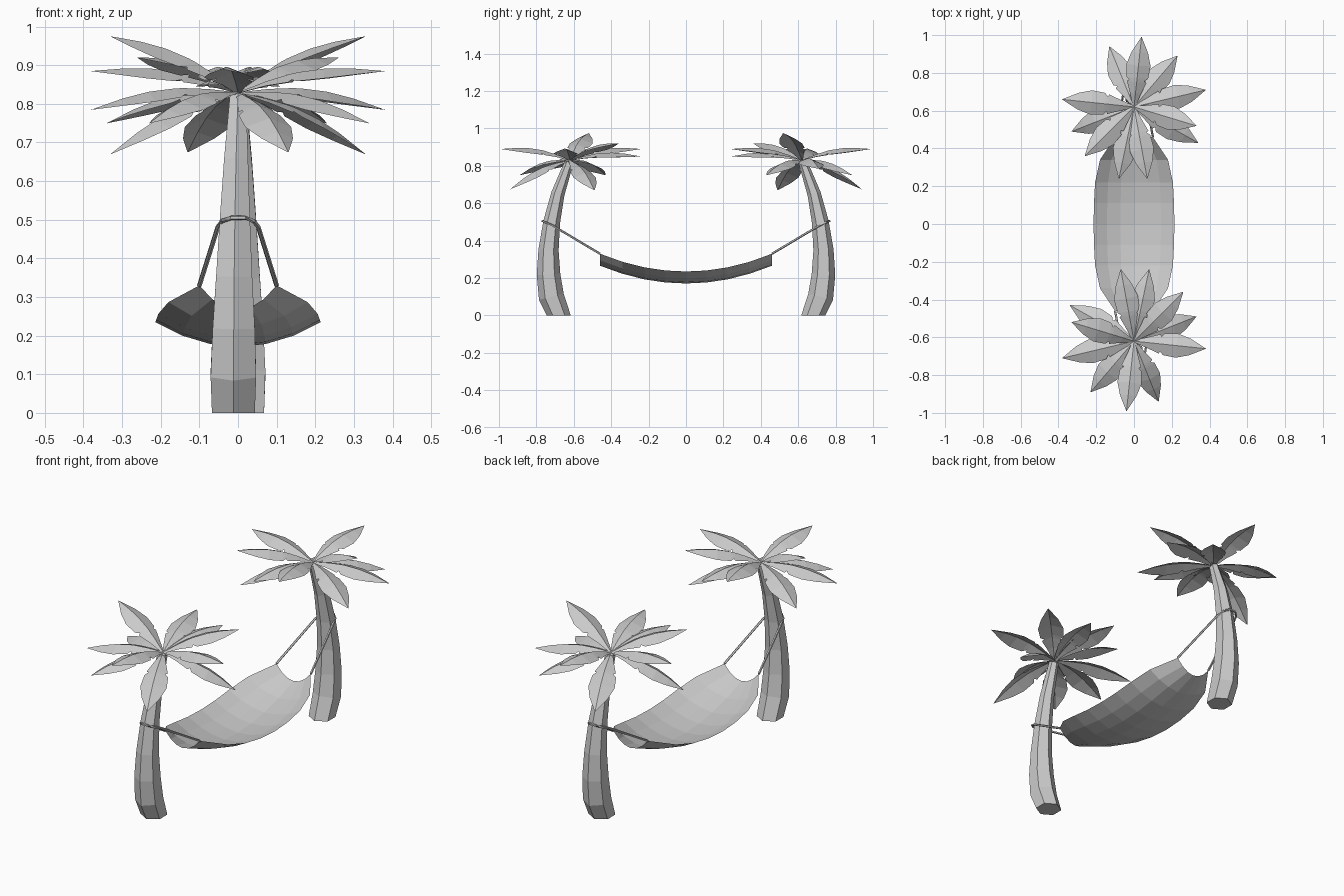
import bpy
import math
from mathutils import Vector, Matrix

cube = bpy.data.objects.get("Cube")
if cube:
    bpy.data.objects.remove(cube)

grey = bpy.data.materials.new("plain_grey")
grey.use_nodes = True
COLOUR = (0.6, 0.6, 0.6, 1)
grey.diffuse_color = COLOUR
grey.node_tree.nodes["Principled BSDF"].inputs["Base Color"].default_value = COLOUR


def add_mesh(name, verts, faces):
    mesh = bpy.data.meshes.new(name)
    mesh.from_pydata(verts, [], faces)
    mesh.materials.append(grey)
    obj = bpy.data.objects.new(name, mesh)
    bpy.context.collection.objects.link(obj)
    return obj


def grid_faces(rows, cols, wrap=False, start=0):
    """Quads joining consecutive rows of points."""
    return [(start + r * cols + c, start + r * cols + (c + 1) % cols,
             start + (r + 1) * cols + (c + 1) % cols, start + (r + 1) * cols + c)
            for r in range(rows - 1) for c in range(cols if wrap else cols - 1)]


def tube(name, rings, sides):
    """Capped tube through (centre, radius, tilt axis) rings."""
    verts = []
    for centre, radius, axis in rings:
        side = Vector((1, 0, 0))
        if abs(axis.normalized().x) > 0.9:
            side = Vector((0, 0, 1))
        a = axis.cross(side).normalized()
        b = axis.cross(a).normalized()
        for i in range(sides):
            ang = math.tau * i / sides
            verts.append(centre + radius * (math.cos(ang) * a + math.sin(ang) * b))
    n = len(rings)
    faces = grid_faces(n, sides, wrap=True)
    faces += [tuple(reversed(range(sides))), tuple(range((n - 1) * sides, n * sides))]
    return add_mesh(name, verts, faces)


# Curved six-sided trunk: x, y, z, radius
TRUNK = [(-.012, -.68, 0, .064), (-.012, -.72, .1, .068), (-.011, -.735, .22, .063),
         (-.01, -.735, .35, .054), (-.008, -.718, .5, .045), (-.005, -.685, .65, .036),
         (0, -.625, .82, .024)]


def trunk(name):
    rings = []
    for i, (x, y, z, r) in enumerate(TRUNK):
        lo, hi = TRUNK[max(i - 1, 0)], TRUNK[min(i + 1, len(TRUNK) - 1)]
        axis = Vector(hi[:3]) - Vector(lo[:3])
        if i == 0:
            axis = Vector((0, 0, 1))
        rings.append((Vector((x, y, z)), r, axis))
    return tube(name, rings, 6)


# Folded fronds with notched edges, aimed at their tips
CROWN = Vector((0, -.62, .83))
TIPS = [(-.34, -.43, .75), (-.33, -.52, .975), (-.38, -.71, .785), (-.23, -.89, .75),
        (-.04, -.99, .89), (.13, -.94, .675), (.38, -.66, .885), (.33, -.49, .67),
        (.26, -.36, .92), (.08, -.24, .85), (-.07, -.24, .89)]
OUTLINE = [(0, .006), (.2, .03), (.36, .052), (.38, .04), (.42, .058),
           (.6, .064), (.78, .044), (1, .001)]


def crown(name):
    verts, faces = [], []
    for tip in TIPS:
        span = Vector(tip) - CROWN
        side = span.cross(Vector((0, 0, 1))).normalized()
        up = side.cross(span).normalized()
        start = len(verts)
        for t, w in OUTLINE:
            rib = CROWN + span * t + up * (.03 * math.sin(math.pi * t))
            edge_drop = up * (-.4 * w)
            verts += [rib - side * w + edge_drop, rib, rib + side * w + edge_drop]
        faces += grid_faces(len(OUTLINE), 3, start=start)
    return add_mesh(name, verts, faces)


# Rope from both sling corners looped round the trunk
def rope(name):
    half = [(.1, -.46, .33), (.052, -.715, .482), (.04, -.75, .497), (.018, -.768, .505)]
    path = [Vector(p) for p in half]
    path += [Vector((-p.x, p.y, p.z)) for p in reversed(path)]
    rings = []
    for i, p in enumerate(path):
        axis = path[min(i + 1, len(path) - 1)] - path[max(i - 1, 0)]
        rings.append((p, .006, axis))
    return tube(name, rings, 5)


for prefix, turn in (("front", 0), ("back", math.pi)):
    for build, part in ((trunk, "trunk"), (crown, "fronds"), (rope, "rope")):
        build(f"{prefix}_{part}").data.transform(Matrix.Rotation(turn, 4, "Z"))

# Sagging hammock sling: distance from middle, half width
HALF = [(.46, .1), (.34, .18), (.22, .206), (.11, .212), (0, .214)]
stations = [(-y, w) for y, w in HALF] + [(y, w) for y, w in reversed(HALF[:-1])]
COLS = 7
sling = []
for y, w in stations:
    for c in range(COLS):
        u = 2 * c / (COLS - 1) - 1
        edge = .235 + .095 * (y / .46) ** 2
        sling.append((u * w, y, edge - .064 * (1 - u * u)))
add_mesh("hammock_sling", sling, grid_faces(len(stations), COLS))
